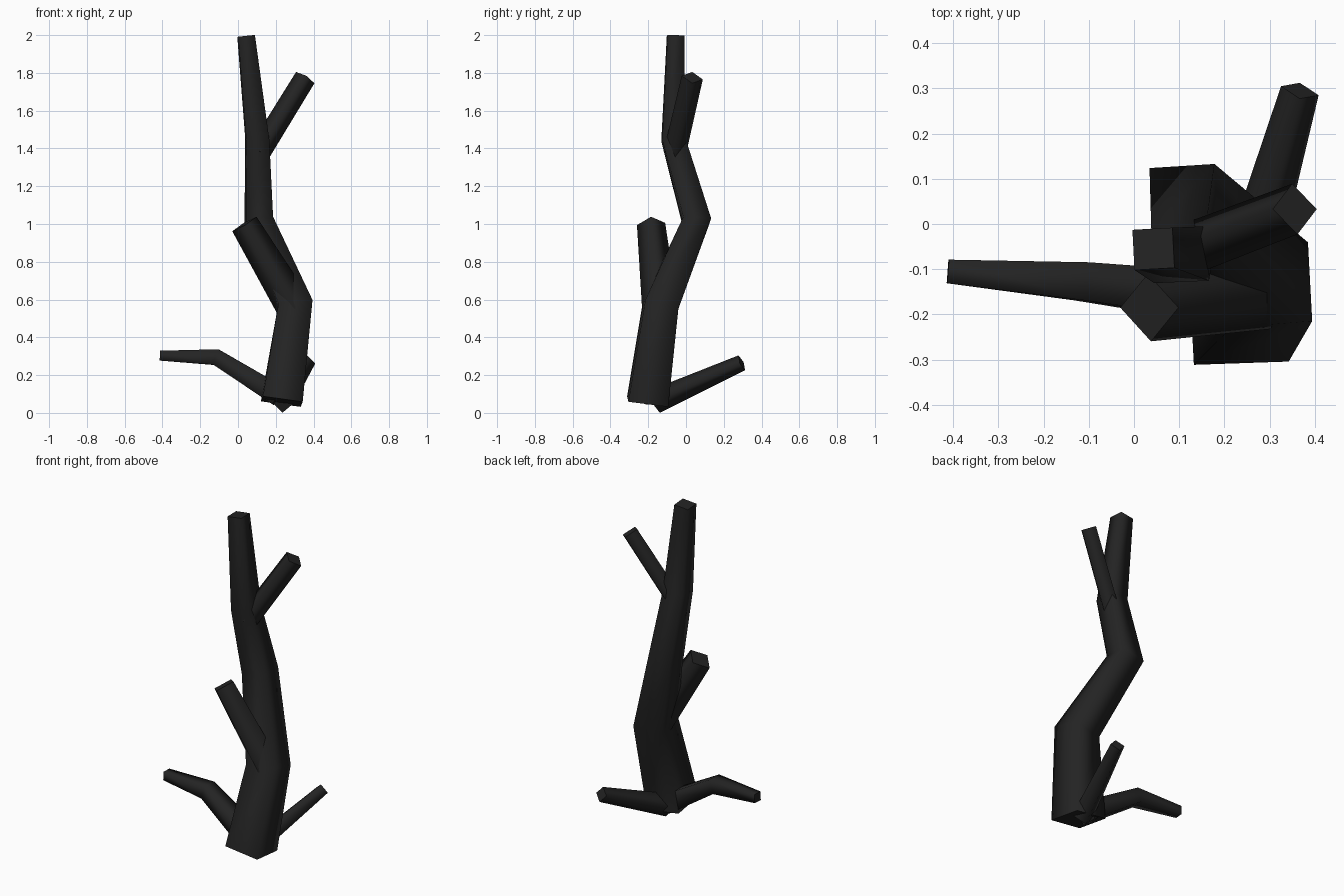
import bpy, bmesh, math
from mathutils import Vector

if "Cube" in bpy.data.objects:
    bpy.data.objects.remove(bpy.data.objects["Cube"])

bark = bpy.data.materials.new("charcoal bark")
bark.diffuse_color = (0.017, 0.017, 0.017, 1)
bark.use_nodes = True
bark.node_tree.nodes["Principled BSDF"].inputs["Base Color"].default_value = bark.diffuse_color


def limb(name, path, ref, roll):
    """Four-sided tapering limb; path = (x, y, z, corner radius)."""
    pts = [Vector(p[:3]) for p in path]
    bm = bmesh.new()
    rings = []
    for i, p in enumerate(pts):
        t = Vector()
        if i > 0:
            t += (p - pts[i - 1]).normalized()
        if i < len(pts) - 1:
            t += (pts[i + 1] - p).normalized()
        t.normalize()
        u = Vector(ref)
        u = (u - t * u.dot(t)).normalized()
        v = t.cross(u)
        ring = []
        for k in range(4):
            a = math.radians(roll + 90 * k)
            ring.append(bm.verts.new(p + (u * math.cos(a) + v * math.sin(a)) * path[i][3]))
        rings.append(ring)
    for a, b in zip(rings, rings[1:]):
        for k in range(4):
            n = (k + 1) % 4
            bm.faces.new((a[k], a[n], b[n], b[k])).smooth = True
    # flat end caps
    bm.faces.new(rings[0][::-1])
    bm.faces.new(rings[-1])
    mesh = bpy.data.meshes.new(name)
    bm.to_mesh(mesh)
    bm.free()
    mesh.materials.append(bark)
    ob = bpy.data.objects.new(name, mesh)
    bpy.context.collection.objects.link(ob)
    return ob


X, Y = (1, 0, 0), (0, 1, 0)

# crooked trunk
limb("trunk", [(0.232, -0.203, 0.06, 0.15), (0.30, -0.135, 0.565, 0.128),
               (0.11, 0.055, 1.02, 0.104), (0.102, -0.068, 1.45, 0.086),
               (0.043, -0.055, 1.995, 0.063)], X, 48)

# upper branch
limb("upper_branch", [(0.11, -0.06, 1.375, 0.06), (0.356, 0.033, 1.775, 0.057)], Y, 0)

# thick broken middle branch
limb("middle_branch", [(0.297, -0.138, 0.56, 0.095), (0.034, -0.185, 1.0, 0.075)], Y, 0)

# bent root on the left
limb("bent_root", [(0.215, -0.165, 0.09, 0.078), (-0.115, -0.127, 0.295, 0.06),
                   (-0.412, -0.105, 0.303, 0.037)], Y, 45)

# straight root at the back
limb("back_root", [(0.235, -0.165, 0.06, 0.065), (0.367, 0.295, 0.265, 0.043)], X, 0)
